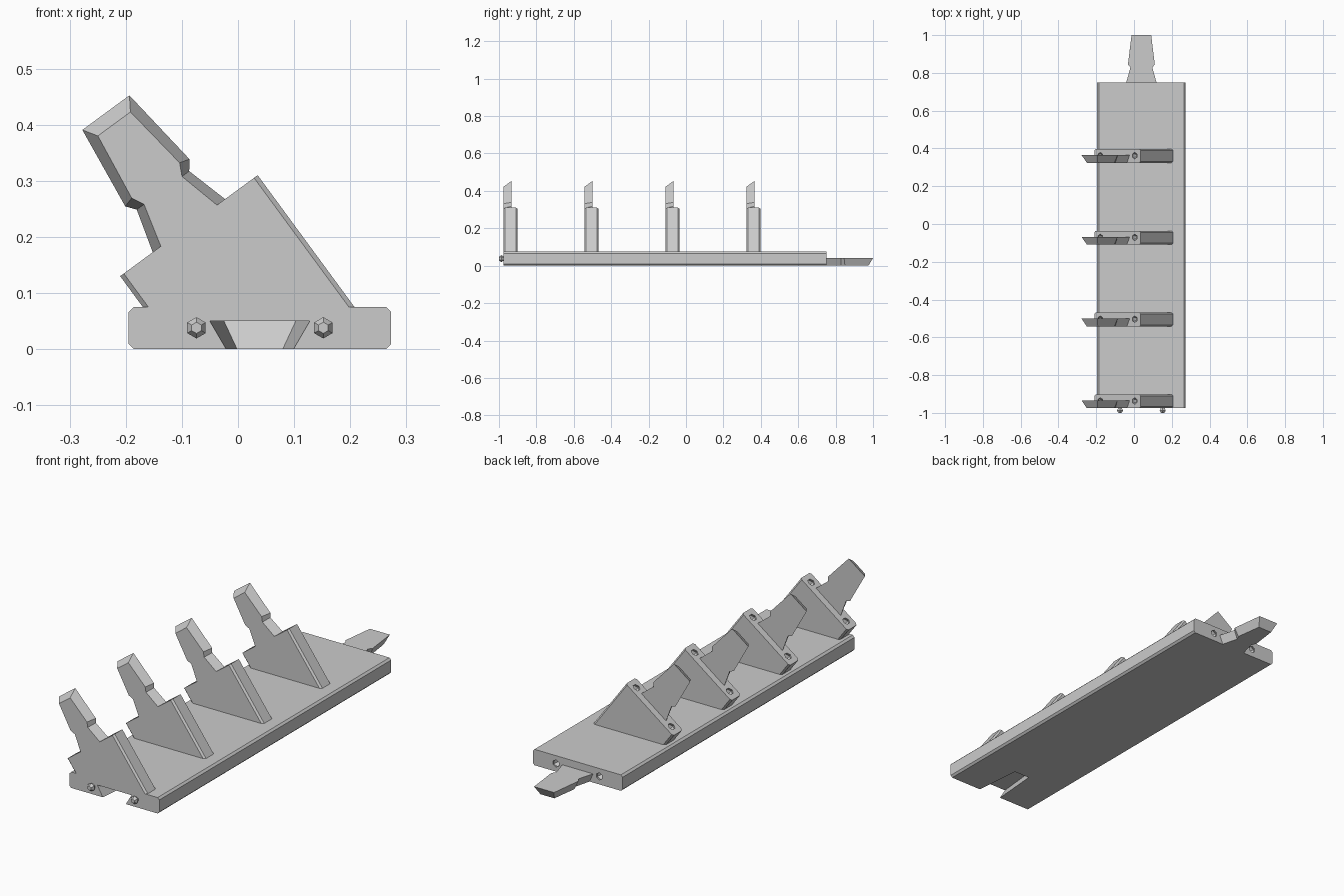
import bpy, bmesh, math
from mathutils import Matrix, Vector

cube = bpy.data.objects.get("Cube")
if cube:
    bpy.data.objects.remove(cube, do_unlink=True)

grey = bpy.data.materials.new("plain grey")
grey.use_nodes = True
grey.diffuse_color = (0.6, 0.6, 0.6, 1)
grey.node_tree.nodes["Principled BSDF"].inputs["Base Color"].default_value = (0.6, 0.6, 0.6, 1)


def loft(name, rings, frame, floor=None):
    """Skin closed rings of (u, v, w) points, placed by a frame."""
    bm = bmesh.new()
    loops = [[bm.verts.new(frame @ Vector(p)) for p in ring] for ring in rings]
    n = len(loops[0])
    for a, b in zip(loops, loops[1:]):
        for i in range(n):
            bm.faces.new((a[i], a[(i + 1) % n], b[(i + 1) % n], b[i]))
    bm.faces.new(loops[0])
    bm.faces.new(loops[-1])
    if floor is not None:
        geom = bm.verts[:] + bm.edges[:] + bm.faces[:]
        cut = bmesh.ops.bisect_plane(bm, geom=geom, plane_co=(0, 0, floor),
                                     plane_no=(0, 0, 1), clear_inner=True)["geom_cut"]
        bmesh.ops.contextual_create(bm, geom=[e for e in cut if isinstance(e, bmesh.types.BMEdge)])
    bmesh.ops.recalc_face_normals(bm, faces=bm.faces)
    mesh = bpy.data.meshes.new(name)
    bm.to_mesh(mesh)
    bm.free()
    mesh.materials.append(grey)
    obj = bpy.data.objects.new(name, mesh)
    bpy.context.collection.objects.link(obj)
    return obj


def carve(obj, cutter):
    mod = obj.modifiers.new("cut", 'BOOLEAN')
    mod.operation, mod.solver, mod.object = 'DIFFERENCE', 'EXACT', cutter
    bpy.context.view_layer.objects.active = obj
    bpy.ops.object.modifier_apply(modifier=mod.name)
    bpy.data.objects.remove(cutter, do_unlink=True)


def block(name, half, length, thick, c, frame, floor=None):
    """Bar with chamfered long edges, ending at the frame's joint face."""
    ring = [(-half + c, 0), (half - c, 0), (half, c), (half, thick - c),
            (half - c, thick), (c - half, thick), (-half, thick - c), (-half, c)]
    return loft(name, [[(u, v, w) for u, w in ring] for v in (-length, 0)], frame, floor)


def outline(steps, w):
    """Symmetric outline from (half width, distance) pairs."""
    return [(u, v, w) for u, v in steps] + [(-u, v, w) for u, v in reversed(steps)]


def tongue(name, frame):
    wide = [(0.08, 0), (0.058, 0.078), (0.071, 0.095), (0.052, 0.25)]
    narrow = [(0.062, 0), (0.042, 0.078), (0.053, 0.1), (0.036, 0.225)]
    return loft(name, [outline(narrow, 0), outline(wide, 0.041)], frame)


def hex_plug(name, side, frame, profile):
    """Six-sided plug that swells in the middle, used for pegs and sockets."""
    rings = []
    for r, v in profile:
        rings.append([(side * 0.113 + r * math.sin(k * math.pi / 3), v,
                       0.038 + r * math.cos(k * math.pi / 3)) for k in range(6)])
    return loft(name, rings, frame)


def add_sockets(obj, frame):
    for side in (-1, 1):
        carve(obj, hex_plug("socket_cutter", side, frame,
                            [(0.017, 0.01), (0.017, 0), (0.021, -0.012), (0.012, -0.03)]))


# Base plate with sockets at the back and a dovetail slot at the front
back = Matrix.Translation((0.039, 0.75, 0))
front = Matrix.Translation((0.039, -0.975, 0))
base = block("base_plate", 0.234, 1.725, 0.075, 0.009, back)
add_sockets(base, back)
slot = loft("slot_cutter", [outline([(0.055, -0.01), (0.036, 0.22)], -0.01),
                            outline([(0.09, -0.01), (0.064, 0.25)], 0.05)], front)
carve(base, slot)
tongue("base_tongue", back)

# Front pegs
for side, label in ((-1, "right"), (1, "left")):
    hex_plug("peg_" + label, side, front @ Matrix.Scale(-1, 4, (0, 1, 0)),
             [(0.013, -0.004), (0.013, 0.004), (0.019, 0.012), (0.01, 0.025)])

# Four tilted holders, each with sockets and a tongue
tilt = math.radians(36.3)
c, s = math.cos(tilt), math.sin(tilt)
for i in range(4):
    y = -0.975 + 0.433 * i
    frame = Matrix(((c, -s, 0, -0.0875), (0, 0, 1, y), (s, c, 0, 0.22), (0, 0, 0, 1)))
    holder = block(f"holder_{i + 1}", 0.152, 0.45, 0.073, 0.008, frame, floor=0.074)
    add_sockets(holder, frame)
    tongue(f"holder_tongue_{i + 1}", frame)
